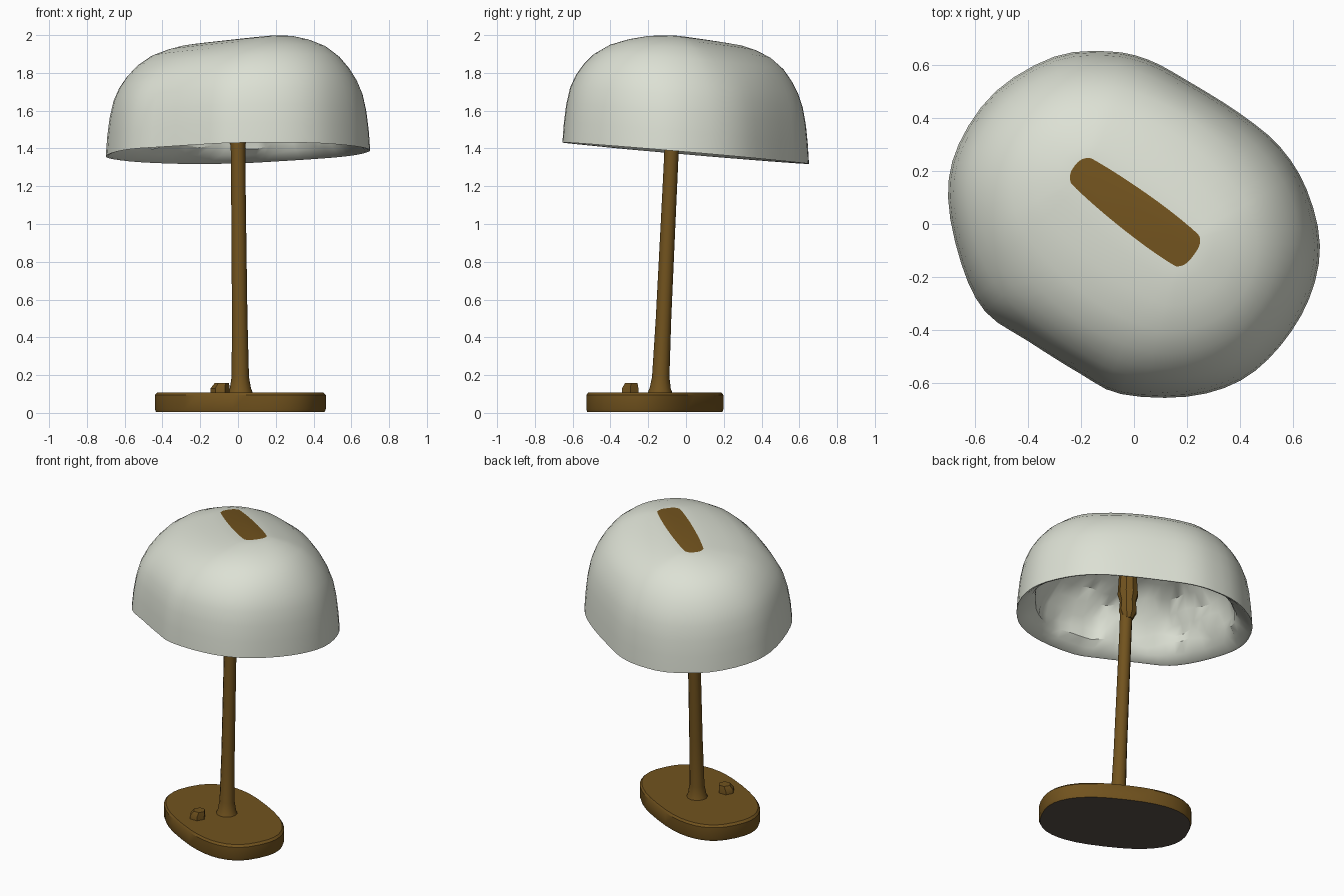
import bpy, bmesh, math
from mathutils import Vector, noise

if "Cube" in bpy.data.objects:
    bpy.data.objects.remove(bpy.data.objects["Cube"], do_unlink=True)


def material(name, color):
    m = bpy.data.materials.new(name)
    m.use_nodes = True
    m.diffuse_color = (*color, 1)
    m.node_tree.nodes["Principled BSDF"].inputs["Base Color"].default_value = (*color, 1)
    return m


CREAM = material("pale shade", (0.72, 0.75, 0.66))
BROWN = material("bronze brown", (0.167, 0.086, 0.013))
DARK = material("dark underside", (0.1, 0.08, 0.067))


def loft(name, rings, mats, first=0, last=0):
    """Skin a list of equal-sized rings, then cap the ends."""
    bm = bmesh.new()
    loops = [[bm.verts.new(p) for p in ring] for ring in rings]
    n = len(loops[0])
    for lo, hi in zip(loops, loops[1:]):
        for i in range(n):
            j = (i + 1) % n
            bm.faces.new((lo[i], lo[j], hi[j], hi[i]))
    bm.faces.new(loops[0][::-1]).material_index = first
    bm.faces.new(loops[-1]).material_index = last
    bmesh.ops.recalc_face_normals(bm, faces=bm.faces[:])
    mesh = bpy.data.meshes.new(name)
    bm.to_mesh(mesh)
    bm.free()
    for m in mats:
        mesh.materials.append(m)
    ob = bpy.data.objects.new(name, mesh)
    bpy.context.collection.objects.link(ob)
    bpy.ops.object.select_all(action="DESELECT")
    ob.select_set(True)
    bpy.context.view_layer.objects.active = ob
    bpy.ops.object.shade_smooth_by_angle(angle=math.radians(35))


def smooth_outline(pts, steps):
    """Closed Catmull-Rom curve through the points."""
    out = []
    for i in range(len(pts)):
        a, b, c, d = (Vector(pts[(i + k) % len(pts)]) for k in (-1, 0, 1, 2))
        for s in range(steps):
            t = s / steps
            out.append(0.5 * (2 * b + (c - a) * t + (2 * a - 5 * b + 4 * c - d) * t ** 2
                              + (3 * b - a - 3 * c + d) * t ** 3))
    return out


# Shade: oval rim rounding into an ellipse, then into a narrow slot on the crown
RIM = [(0.7, -0.08), (0.65, 0.13), (0.55, 0.29), (0.4, 0.415), (0.2, 0.54), (0.05, 0.62),
       (-0.1, 0.65), (-0.3, 0.63), (-0.52, 0.5), (-0.66, 0.3), (-0.7, 0.1), (-0.65, -0.15),
       (-0.56, -0.33), (-0.4, -0.44), (-0.2, -0.565), (-0.05, -0.64), (0.2, -0.65),
       (0.4, -0.59), (0.55, -0.46), (0.66, -0.28)]
outline = smooth_outline(RIM, 3)
LONG, SHORT = Vector((0.8, -0.6)), Vector((0.6, 0.8))


def slot_point(c, s):
    along = max(-0.2, min(0.2, 0.32 * c)) + 0.08 * c
    across = (0.08 + 0.012 * c) * math.copysign(abs(s) ** 0.7, s)
    return Vector((0, 0.05)) + LONG * along + SHORT * across


def shade_ring(t, h, shrink=1.0, lump=0.0):
    ring = []
    for p in outline:
        ang = math.atan2(p.dot(SHORT), p.dot(LONG))
        c, s = math.cos(ang), math.sin(ang)
        oval = p.normalized() / math.hypot(c / 0.72, s / 0.605)
        body = p.lerp(oval, min(1, 3 * (1 - t)))
        q = (body * t + slot_point(c, s) * (1 - t)) * shrink
        z = h + q.x * (0.07 - 0.06 * t) - q.y * (0.05 + 0.035 * t)
        v = Vector((q.x, q.y, z))
        ring.append(v + noise.noise_vector(v * 7) * lump)
    return ring


PROFILE = [(1, 1.375), (0.985, 1.48), (0.96, 1.58), (0.92, 1.67), (0.86, 1.74), (0.78, 1.8),
           (0.67, 1.86), (0.5, 1.915), (0.3, 1.95), (0.12, 1.97), (0, 1.977)]
# Thick wall: sloped lip, then a lumpy hollow
HOLLOW = [(0.1, 1.83), (0.3, 1.82), (0.5, 1.79), (0.7, 1.74), (0.82, 1.67), (0.91, 1.59),
          (0.96, 1.52), (0.99, 1.46)]
inner = [shade_ring(t, h, 0.86, 0.045) for t, h in HOLLOW]
lip = [shade_ring(1, 1.415, 0.91, 0.012), shade_ring(1, 1.378, 0.98)]
outer = [shade_ring(t, h) for t, h in PROFILE]
loft("lamp_shade", inner + lip + outer, [CREAM, BROWN], last=1)


# Base: rounded oval slab, turned the same way as the shade
def base_ring(scale, z):
    ring, turn = [], math.radians(-27)
    for i in range(40):
        a = math.tau * i / 40
        c, s = math.cos(a), math.sin(a)
        u = 0.467 * scale * math.copysign(abs(c) ** 0.8, c)
        v = 0.298 * scale * math.copysign(abs(s) ** 0.8, s)
        ring.append((0.012 + u * math.cos(turn) - v * math.sin(turn),
                     -0.165 + u * math.sin(turn) + v * math.cos(turn), z))
    return ring


loft("base", [base_ring(0.985, 0.004), base_ring(1, 0.02), base_ring(1, 0.095),
              base_ring(0.97, 0.108)], [BROWN, DARK], first=1)


# Stem: slim leaning post with a flared foot, running up to the crown
def disc(x, y, z, r, n=12):
    return [(x + r * math.cos(math.tau * i / n), y + r * math.sin(math.tau * i / n), z)
            for i in range(n)]


STEM = [(0.1, 0.068), (0.13, 0.056), (0.19, 0.046), (0.5, 0.041), (1.0, 0.039),
        (1.36, 0.038), (1.6, 0.042), (1.88, 0.045)]
loft("stem", [disc(0.014 - 0.01 * z, -0.143 + 0.048 * z, z, r) for z, r in STEM], [BROWN])

# Socket: lumpy collar on the stem inside the shade
SOCKET = [(1.4, 0.03), (1.45, 0.056), (1.52, 0.05), (1.57, 0.064), (1.7, 0.056), (1.88, 0.056)]
loft("socket", [disc(-0.003, -0.06, z, r, 9) for z, r in SOCKET], [BROWN])

# Switch: small faceted knob on the base
loft("switch_knob", [disc(-0.095, -0.295, 0.1, 0.05, 6), disc(-0.095, -0.295, 0.13, 0.05, 6),
                     disc(-0.085, -0.29, 0.158, 0.038, 6)], [BROWN])
